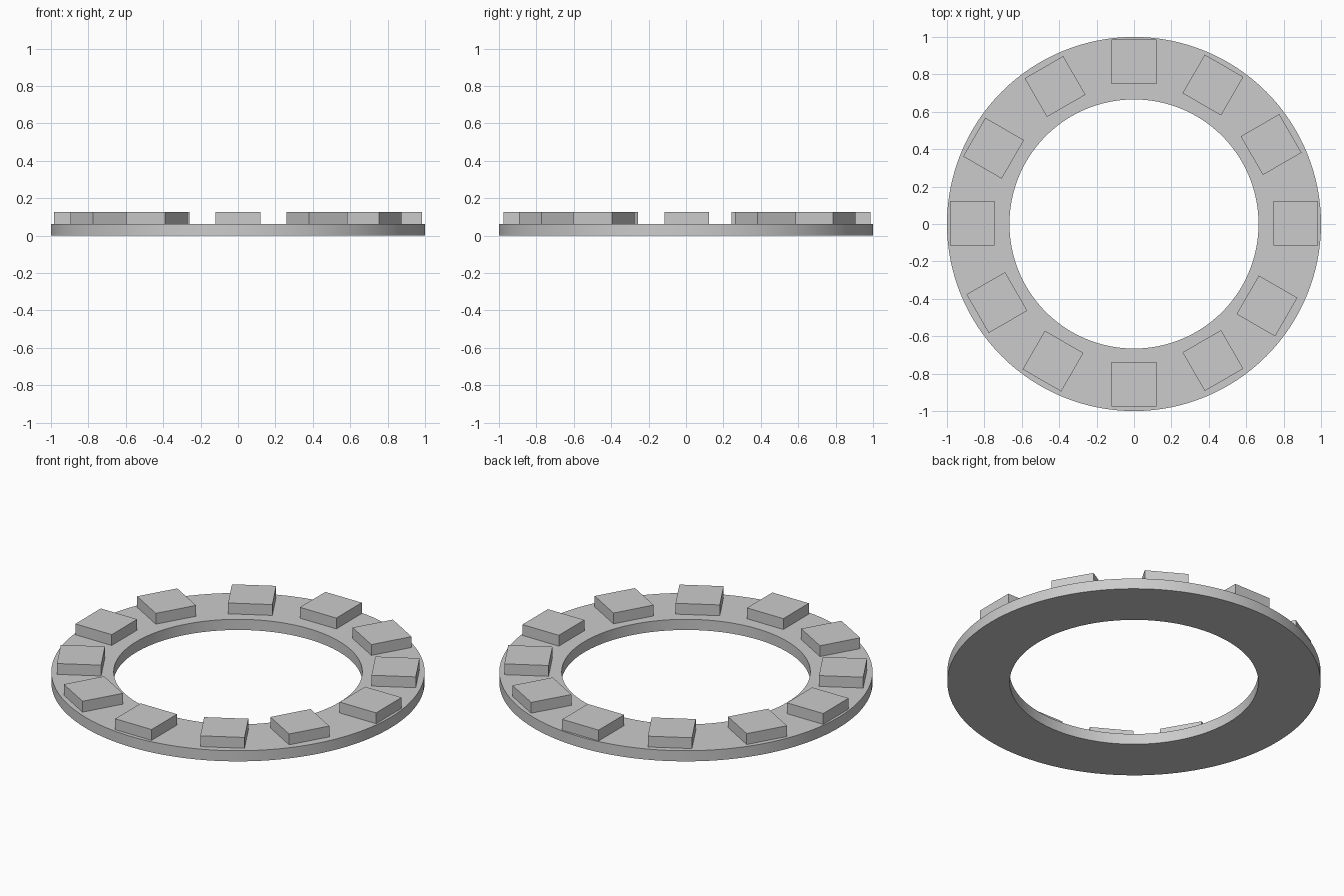
import bpy
import bmesh
from math import radians
from mathutils import Matrix

cube = bpy.data.objects.get("Cube")
if cube:
    bpy.data.objects.remove(cube, do_unlink=True)

OUTER, INNER, SEGMENTS = 1.0, 0.666, 128
RING_TOP, BLOCK_TOP, BLOCK_SIZE = 0.063, 0.127, 0.238

grey = bpy.data.materials.new("plain_grey")
colour = (0.6, 0.6, 0.6, 1)
grey.diffuse_color = colour
grey.use_nodes = True
grey.node_tree.nodes["Principled BSDF"].inputs["Base Color"].default_value = colour


def add_object(name, bm):
    bmesh.ops.recalc_face_normals(bm, faces=bm.faces)
    mesh = bpy.data.meshes.new(name)
    bm.to_mesh(mesh)
    bm.free()
    mesh.materials.append(grey)
    obj = bpy.data.objects.new(name, mesh)
    bpy.context.collection.objects.link(obj)
    return obj


# Flat ring: a rectangular profile spun about the vertical axis
bm = bmesh.new()
profile = [bm.verts.new(p) for p in ((INNER, 0, 0), (OUTER, 0, 0),
                                     (OUTER, 0, RING_TOP), (INNER, 0, RING_TOP))]
edges = [bm.edges.new((profile[i], profile[(i + 1) % 4])) for i in range(4)]
bmesh.ops.spin(bm, geom=profile + edges, cent=(0, 0, 0), axis=(0, 0, 1),
               angle=radians(360), steps=SEGMENTS, use_merge=True)
bmesh.ops.remove_doubles(bm, verts=bm.verts, dist=0.0001)
ring = add_object("base_ring", bm)
bpy.ops.object.select_all(action="DESELECT")
ring.select_set(True)
bpy.context.view_layer.objects.active = ring
bpy.ops.object.shade_smooth_by_angle(angle=radians(30))

# Twelve square blocks, hand-placed around the ring, each turned 30 degrees further
centres = [(0.864, 0.005), (0.733, 0.425), (0.422, 0.743), (0, 0.867),
           (-0.422, 0.735), (-0.751, 0.405), (-0.865, 0.005), (-0.733, -0.42),
           (-0.433, -0.733), (0, -0.858), (0.422, -0.73), (0.711, -0.438)]
height = BLOCK_TOP - RING_TOP
for i, (x, y) in enumerate(centres):
    bm = bmesh.new()
    bmesh.ops.create_cube(bm, size=1, matrix=Matrix.Diagonal((BLOCK_SIZE, BLOCK_SIZE, height, 1)))
    block = add_object(f"block_{i + 1}", bm)
    block.location = (x, y, RING_TOP + height / 2)
    block.rotation_euler.z = radians(30 * i)
